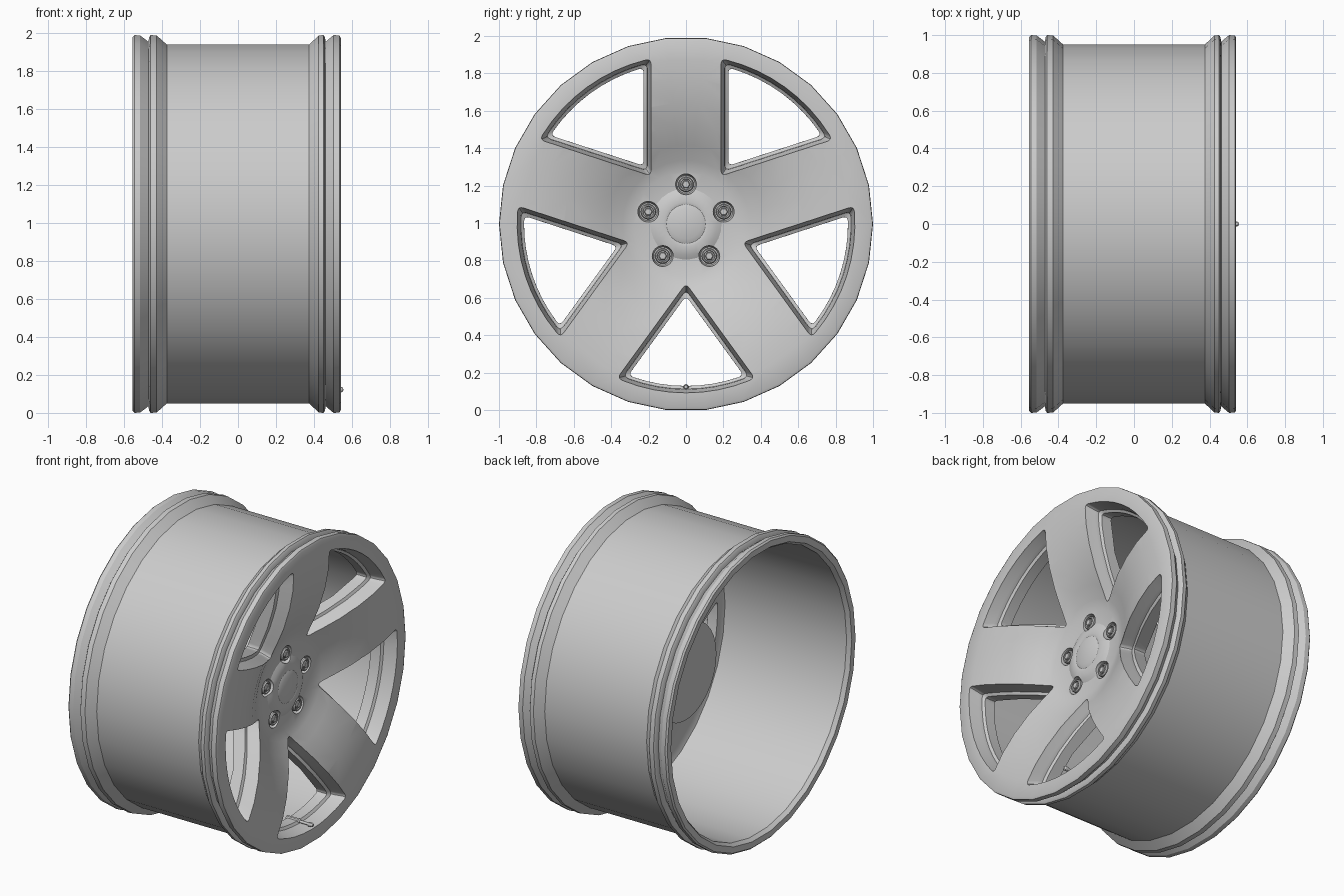
import bpy, bmesh
from math import sin, cos, asin, pi, radians, hypot

if "Cube" in bpy.data.objects:
    bpy.data.objects.remove(bpy.data.objects["Cube"])

CZ = 0.9945  # height of the wheel axis


def finish(name, bm, angle=30):
    bmesh.ops.recalc_face_normals(bm, faces=bm.faces[:])
    me = bpy.data.meshes.new(name)
    bm.to_mesh(me)
    bm.free()
    ob = bpy.data.objects.new(name, me)
    bpy.context.collection.objects.link(ob)
    smooth(ob, angle)
    return ob


def smooth(ob, angle=30):
    bpy.ops.object.select_all(action='DESELECT')
    ob.select_set(True)
    bpy.context.view_layer.objects.active = ob
    bpy.ops.object.shade_smooth_by_angle(angle=radians(angle))


def lathe(bm, profile, segs, y=0.0, z=CZ):
    """Spin (x, r) points around an axis parallel to x; ends close to poles."""
    rings = []
    for x, r in profile:
        if r == 0:
            rings.append([bm.verts.new((x, y, z))])
        else:
            rings.append([bm.verts.new((x, y + r * cos(2 * pi * i / segs), z + r * sin(2 * pi * i / segs)))
                          for i in range(segs)])
    for a, b in zip(rings, rings[1:]):
        for i in range(segs):
            j = (i + 1) % segs
            quad = [a[i % len(a)], a[j % len(a)], b[j % len(b)], b[i % len(b)]]
            bm.faces.new(list(dict.fromkeys(quad)))


# Front face profile (radius, x): centre cap, dished spokes, flat outer ring
DISH = [(0, .378), (.08, .378), (.105, .368), (.12, .372), (.165, .362), (.19, .35), (.28, .357),
        (.34, .378), (.42, .42), (.52, .467), (.65, .51), (.78, .535), (.88, .541)]


def front(r):
    for (r0, x0), (r1, x1) in zip(DISH, DISH[1:]):
        if r <= r1:
            return x0 + (x1 - x0) * (r - r0) / (r1 - r0)
    return DISH[-1][1]


# Whole wheel as one lathed solid: face, rim outside, barrel inside, hub back
RIM = [(.541, .985), (.535, .998), (.503, 1.0), (.462, .965), (.457, .99), (.45, 1.0), (.425, .998),
       (.375, .95), (-.375, .95), (-.428, .998), (-.46, 1.0), (-.467, .99), (-.472, .965), (-.515, .998),
       (-.545, 1.0), (-.555, .99), (-.555, .95), (-.53, .932)]
BACK = [(.36, .925), (.375, .88), (.34, .65), (.24, .42), (.2, .34), (.0, .32), (.0, 0)]
bm = bmesh.new()
lathe(bm, [(x, r) for r, x in DISH] + RIM + BACK, 30)
wheel = finish("wheel_rim", bm)


def window(w, R, rnd=.03):
    """Window outline (radial, sideways): spoke edges at half width w, arc at radius R."""
    a = radians(36) - asin(w / R)
    apex = (w / sin(radians(36)), 0)
    c0, c1 = (R * cos(a), -R * sin(a)), (R * cos(a), R * sin(a))

    def line(p, q, n=10):
        L = hypot(q[0] - p[0], q[1] - p[1])
        t0 = rnd / L
        return [tuple(p[k] + (q[k] - p[k]) * (t0 + (1 - 2 * t0) * i / n) for k in (0, 1)) for i in range(n + 1)]

    def corner(p, c, q):
        return [tuple((1 - t) ** 2 * p[k] + 2 * t * (1 - t) * c[k] + t * t * q[k] for k in (0, 1))
                for t in (.25, .5, .75)]

    s0, s1 = line(apex, c0), line(c1, apex)
    b = a - rnd / R
    arc = [(R * cos(-b + 2 * b * i / 8), R * sin(-b + 2 * b * i / 8)) for i in range(9)]
    return s0 + corner(s0[-1], c0, arc[0]) + arc + corner(arc[-1], c1, s1[0]) + s1 + corner(s1[-1], apex, s0[0])


# Cutter: five stepped windows whose edges follow the dished face
LEVELS = [(None, .185, .905), (.02, .185, .905), (-.008, .188, .902), (-.06, .205, .885),
          (-.085, .208, .882), (-.095, .226, .866)]
bm = bmesh.new()
for k in range(5):
    t = radians(-90 + 72 * k)
    loops = []
    for off, w, R in LEVELS + [("end", .228, .864)]:
        ring = []
        for u, v in window(w, R):
            x = .8 if off is None else -.2 if off == "end" else front(hypot(u, v)) + off
            ring.append(bm.verts.new((x, u * cos(t) - v * sin(t), CZ + u * sin(t) + v * cos(t))))
        loops.append(ring)
    for a, b in zip(loops, loops[1:]):
        n = len(a)
        for i in range(n):
            bm.faces.new((a[i], a[(i + 1) % n], b[(i + 1) % n], b[i]))
    bm.faces.new(loops[0])
    bm.faces.new(loops[-1])

# Bolt pockets in the same cutter
BOLTS = [(.212 * cos(radians(90 + 72 * k)), CZ + .212 * sin(radians(90 + 72 * k))) for k in range(5)]
for y, z in BOLTS:
    lathe(bm, [(.5, 0), (.5, .056), (.35, .056), (.325, .048), (.325, 0)], 24, y, z)
cutter = finish("window_cutter", bm)
cutter.hide_render = True

mod = wheel.modifiers.new("windows", 'BOOLEAN')
mod.operation = 'DIFFERENCE'
mod.solver = 'EXACT'
mod.object = cutter
bpy.context.view_layer.objects.active = wheel
bpy.ops.object.modifier_apply(modifier=mod.name)
bpy.data.objects.remove(cutter)
smooth(wheel)

# Wheel bolts: round collar with a hex head inside
for k, (y, z) in enumerate(BOLTS):
    bm = bmesh.new()
    lathe(bm, [(.315, 0), (.315, .041), (.35, .041), (.357, .036), (.357, .03), (.345, .027), (.345, 0)], 20, y, z)
    lathe(bm, [(.335, 0), (.335, .023), (.358, .023), (.362, .018), (.362, 0)], 6, y, z)
    finish(f"wheel_bolt_{k + 1}", bm)

# Tyre valve at the bottom of the lowest window
bm = bmesh.new()
zv = CZ - .872
lathe(bm, [(.36, 0), (.36, .016), (.45, .016), (.458, .009), (.52, .009), (.522, .014),
           (.545, .014), (.553, .009), (.555, 0)], 12, 0, zv)
finish("valve_stem", bm)
